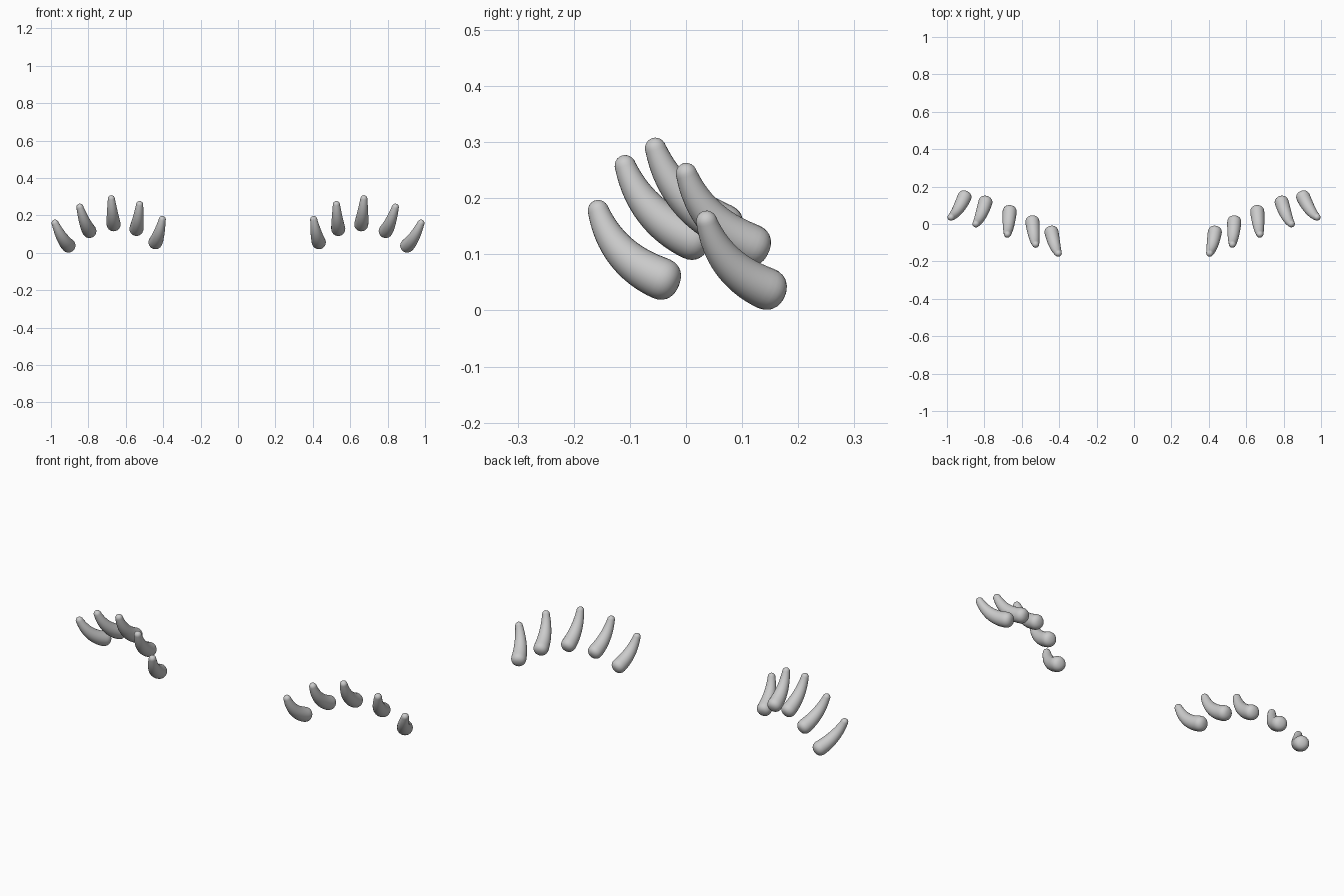
import bpy, bmesh, math
from mathutils import Vector

if "Cube" in bpy.data.objects:
    bpy.data.objects.remove(bpy.data.objects["Cube"])

SIDES = 24
R_BASE, R_TIP = 0.0375, 0.019


def claw_rings(base, tip):
    """Centre, tangent and radius for every ring of a curved, tapering claw."""
    chord = (tip - base).normalized()
    sag = Vector((0, -0.73, -0.68))
    sag = (sag - chord * sag.dot(chord)).normalized()
    ctrl = (base + tip) / 2 + sag * 0.038
    rings = []
    start = (ctrl - base).normalized()
    end = (tip - ctrl).normalized()
    # blunt root cap
    for i in range(1, 7):
        a = i / 7 * math.pi / 2
        rings.append((base - start * 0.034 * math.cos(a) ** 0.9, start,
                      R_BASE * math.sin(a) ** 0.8))
    # tapering body
    for i in range(17):
        t = i / 16
        c = base * (1 - t) ** 2 + ctrl * 2 * t * (1 - t) + tip * t * t
        d = ((ctrl - base) * (1 - t) + (tip - ctrl) * t).normalized()
        r = R_BASE + (R_TIP - R_BASE) * t ** 1.35
        rings.append((c, d, r))
    # rounded tip cap
    for i in range(1, 6):
        a = i / 6 * math.pi / 2
        rings.append((tip + end * 0.020 * math.sin(a), end, R_TIP * math.cos(a)))
    return rings, base - start * 0.034, tip + end * 0.020


def make_claw(name, base, tip):
    rings, first, last = claw_rings(Vector(base), Vector(tip))
    bm = bmesh.new()
    loops = []
    for c, d, r in rings:
        u = Vector((1, 0, 0))
        u = (u - d * u.dot(d)).normalized()
        v = d.cross(u)
        loops.append([bm.verts.new(c + (u * math.cos(a) + v * math.sin(a)) * r)
                      for a in (2 * math.pi * k / SIDES for k in range(SIDES))])
    p0, p1 = bm.verts.new(first), bm.verts.new(last)
    for k in range(SIDES):
        n = (k + 1) % SIDES
        for a, b in zip(loops, loops[1:]):
            bm.faces.new((a[k], a[n], b[n], b[k]))
        bm.faces.new((p0, loops[0][n], loops[0][k]))
        bm.faces.new((p1, loops[-1][k], loops[-1][n]))
    bmesh.ops.recalc_face_normals(bm, faces=bm.faces)
    for f in bm.faces:
        f.smooth = True
    me = bpy.data.meshes.new(name)
    bm.to_mesh(me)
    bm.free()
    bpy.context.collection.objects.link(bpy.data.objects.new(name, me))


# per digit: root (y, z), tip (y, z), then root x and tip x on the right and left paw
digits = [
    ((-0.045, 0.057), (-0.156, 0.177), (0.432, 0.405), (-0.441, -0.405)),
    ((0.010, 0.128), (-0.108, 0.257), (0.536, 0.526), (-0.543, -0.526)),
    ((0.065, 0.153), (-0.054, 0.288), (0.659, 0.673), (-0.665, -0.677)),
    ((0.115, 0.117), (0.001, 0.243), (0.790, 0.841), (-0.795, -0.845)),
    ((0.143, 0.039), (0.037, 0.158), (0.905, 0.978), (-0.907, -0.978)),
]
for i, (root, tip, right, left) in enumerate(digits, 1):
    for side, (xr, xt) in (("right", right), ("left", left)):
        make_claw(f"claw_{side}_{i}", (xr, *root), (xt, *tip))
